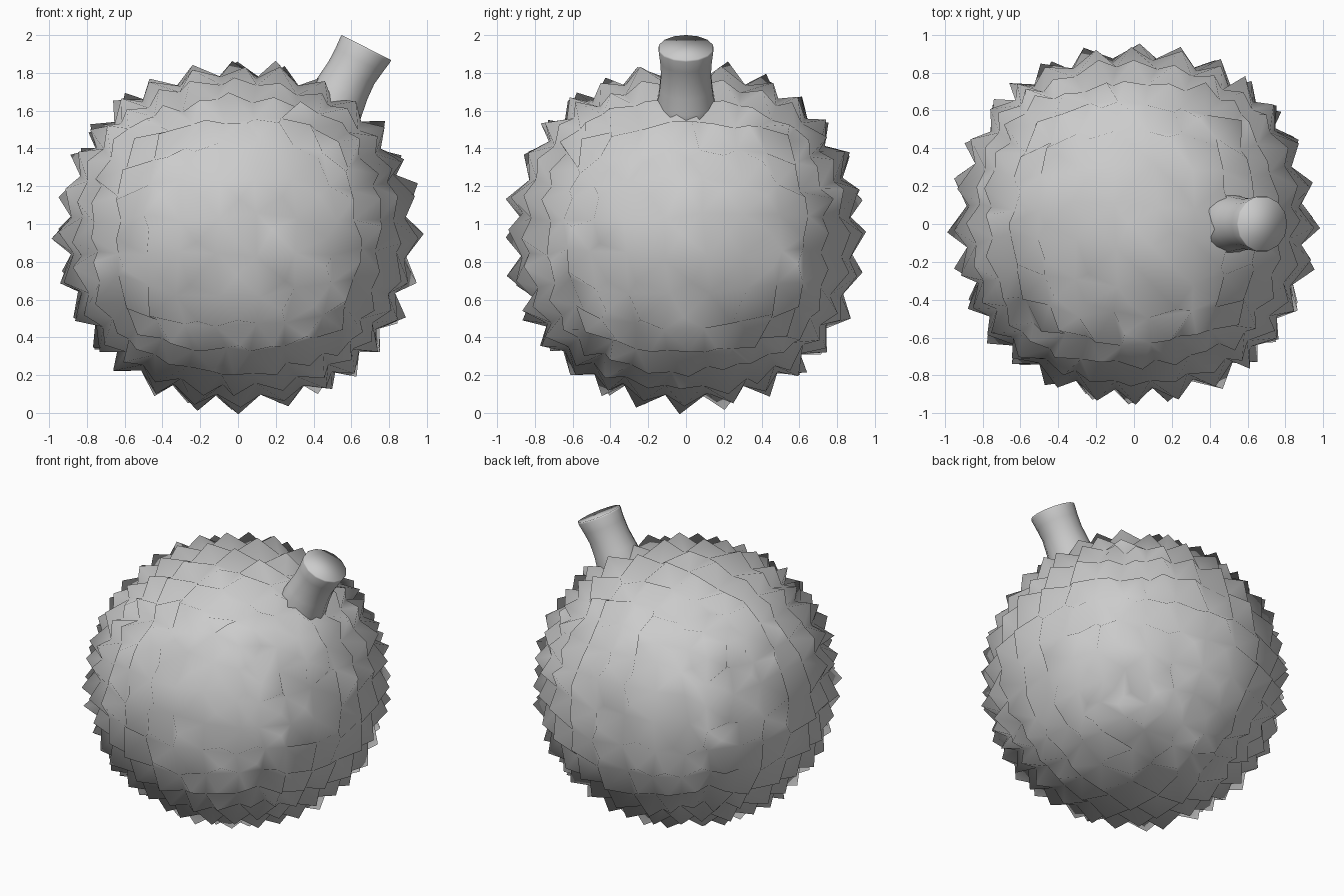
import bpy, bmesh, math, random
from mathutils import Vector, Matrix

if "Cube" in bpy.data.objects:
    bpy.data.objects.remove(bpy.data.objects["Cube"])

random.seed(11)


def jittered(d, amount):
    return (d.normalized() + Vector([random.uniform(-amount, amount) for _ in range(3)])).normalized()


def finish(bm, name):
    bmesh.ops.recalc_face_normals(bm, faces=bm.faces)
    me = bpy.data.meshes.new(name)
    bm.to_mesh(me)
    bm.free()
    ob = bpy.data.objects.new(name, me)
    bpy.context.collection.objects.link(ob)
    for p in me.polygons:
        p.use_smooth = True
    return ob


# Spiky ball: a cube grid pushed out to a slightly boxy sphere, one irregular spike per cell
CENTRE = Vector((0, 0, 0.937))
BASE, TIP = 0.888, 0.99
bm = bmesh.new()
bmesh.ops.create_cube(bm, size=2)
bmesh.ops.subdivide_edges(bm, edges=bm.edges[:], cuts=6, use_grid_fill=True)
for v in bm.verts:
    # blend of even-angle and straight grid spacing
    even = Vector([math.tan(c * math.pi / 4) for c in v.co])
    v.co = jittered(v.co.lerp(even, 0.5), 0.03) * (BASE + random.uniform(-0.01, 0.01))
tips = bmesh.ops.poke(bm, faces=bm.faces[:])["verts"]
for v in tips:
    v.co = jittered(v.co, 0.04) * (TIP - random.uniform(0, 0.025))
for v in bm.verts:
    d = v.co.normalized()
    p = v.co * (1 + 0.04 * (1 - sum(c ** 4 for c in d)))
    v.co = CENTRE + Vector((p.x, p.y * 0.985, p.z * 0.955))
finish(bm, "spiky_ball")

# Stem: rings of varying radius along a tilted, slightly bent path
SIDES = 14
path = [(0.46, 1.50, 0.16, 20), (0.515, 1.64, 0.155, 25), (0.555, 1.72, 0.143, 26),
        (0.60, 1.80, 0.135, 26), (0.64, 1.865, 0.14, 27), (0.675, 1.925, 0.148, 27),
        (0.68, 1.934, 0.146, 27)]
bm = bmesh.new()
rings = []
for x, z, r, tilt in path:
    rot = Matrix.Rotation(math.radians(tilt), 3, 'Y')
    rings.append([bm.verts.new(Vector((x, 0, z)) + rot @ Vector(
        (r * math.cos(2 * math.pi * i / SIDES), r * math.sin(2 * math.pi * i / SIDES), 0)))
        for i in range(SIDES)])
for a, b in zip(rings, rings[1:]):
    for i in range(SIDES):
        j = (i + 1) % SIDES
        bm.faces.new((a[i], a[j], b[j], b[i]))
bm.faces.new(rings[-1])
bm.faces.new(rings[0][::-1])
finish(bm, "stem")
